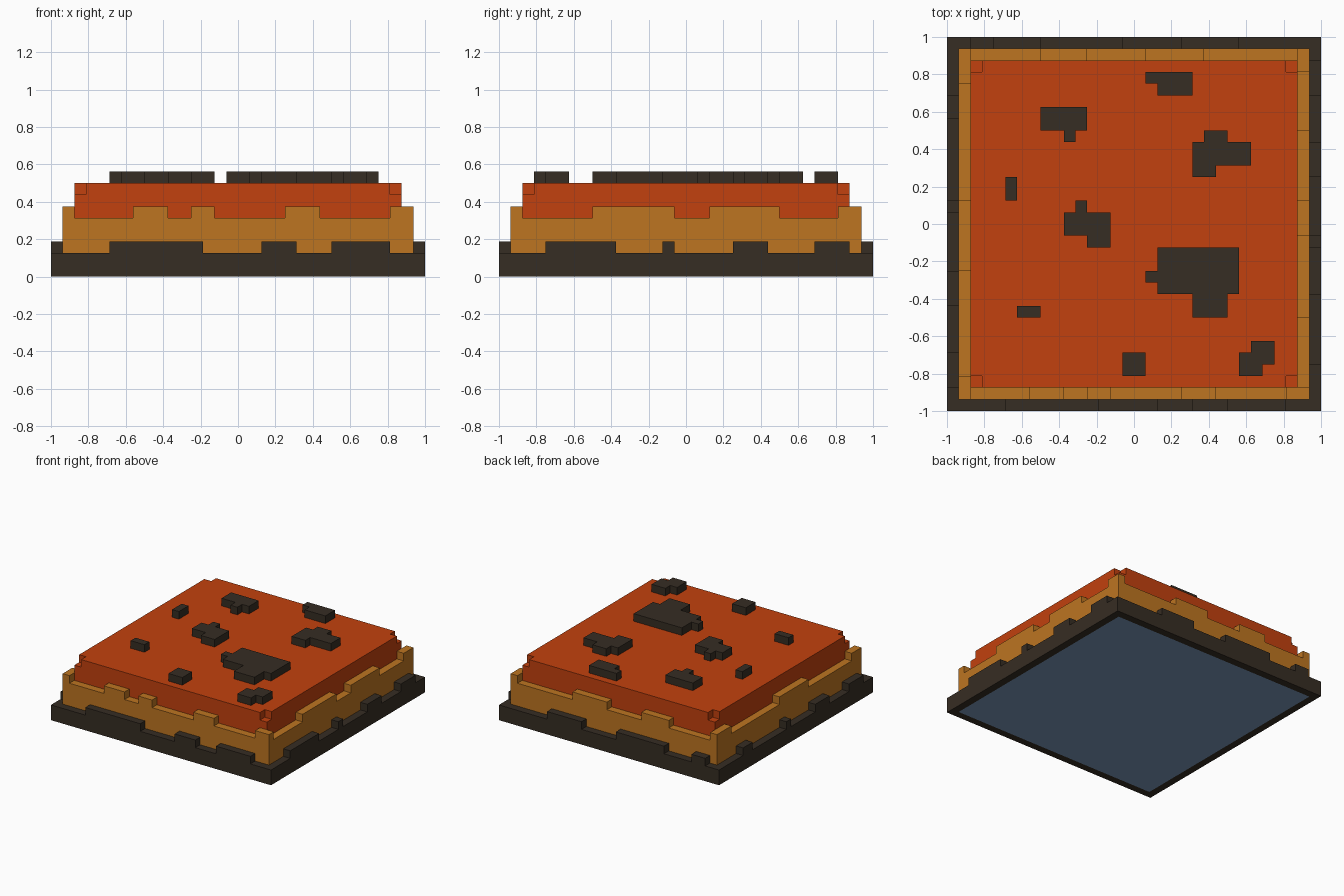
import bpy, bmesh
from mathutils import Vector

cube = bpy.data.objects.get("Cube")
if cube:
    bpy.data.objects.remove(cube, do_unlink=True)

U = 1 / 16  # size of one block


def material(name, rgb):
    lin = [((c / 255 + 0.055) / 1.055) ** 2.4 if c > 10 else c / 255 / 12.92 for c in rgb]
    m = bpy.data.materials.new(name)
    m.use_nodes = True
    m.diffuse_color = (*lin, 1)
    m.node_tree.nodes["Principled BSDF"].inputs["Base Color"].default_value = (*lin, 1)
    return m


CHAR = material("charred brown", (54, 45, 35))
OCHRE = material("ochre", (189, 117, 33))
LAVA = material("lava orange", (194, 65, 14))
SLATE = material("slate blue", (122, 152, 188))

# Outward direction and the corners of each face of a unit block
SIDES = [((1, 0, 0), [(1, 0, 0), (1, 1, 0), (1, 1, 1), (1, 0, 1)]),
         ((-1, 0, 0), [(0, 0, 0), (0, 0, 1), (0, 1, 1), (0, 1, 0)]),
         ((0, 1, 0), [(0, 1, 0), (0, 1, 1), (1, 1, 1), (1, 1, 0)]),
         ((0, -1, 0), [(0, 0, 0), (1, 0, 0), (1, 0, 1), (0, 0, 1)]),
         ((0, 0, 1), [(0, 0, 1), (1, 0, 1), (1, 1, 1), (0, 1, 1)]),
         ((0, 0, -1), [(0, 0, 0), (0, 1, 0), (1, 1, 0), (1, 0, 0)])]


def cells(box):
    x0, x1, y0, y1, z0, z1 = box
    return {(x, y, z) for x in range(x0, x1) for y in range(y0, y1) for z in range(z0, z1)}


def block_part(name, boxes, mat, cut=()):
    """Join boxes (in block units), take away the cut boxes, keep only the skin."""
    solid = set().union(*map(cells, boxes)) - set().union(*map(cells, cut))
    bm = bmesh.new()
    corners = {}
    for c in sorted(solid):
        for d, quad in SIDES:
            if tuple(a + b for a, b in zip(c, d)) in solid:
                continue
            vs = []
            for q in quad:
                key = tuple(a + b for a, b in zip(c, q))
                if key not in corners:
                    corners[key] = bm.verts.new(Vector(key) * U)
                vs.append(corners[key])
            bm.faces.new(vs)
    bmesh.ops.dissolve_limit(bm, angle_limit=0.01, verts=bm.verts[:], edges=bm.edges[:])
    mesh = bpy.data.meshes.new(name)
    bm.to_mesh(mesh)
    bm.free()
    mesh.materials.append(mat)
    ob = bpy.data.objects.new(name, mesh)
    bpy.context.collection.objects.link(ob)


def battlements(r, z, front, back, right, left):
    """Raised one-block teeth around a square of half-width r."""
    out = [(a, b, -r, 1 - r, z, z + 1) for a, b in front]
    out += [(a, b, r - 1, r, z, z + 1) for a, b in back]
    out += [(r - 1, r, a, b, z, z + 1) for a, b in right]
    out += [(-r, 1 - r, a, b, z, z + 1) for a, b in left]
    return out


# Charred outer rim with raised teeth
rim = [(-16, 16, -16, 16, 0, 2)]
rim += battlements(16, 2,
                   front=[(-11, -3), (2, 5), (8, 13)],
                   back=[(-14, -12), (-8, -1), (4, 9)],
                   right=[(-12, -6), (-2, -1), (4, 7), (11, 14)],
                   left=[(9, 11), (1, 2), (-7, -4), (-14, -11)])
block_part("outer_rim", rim, CHAR, cut=[(-15, 15, -15, 15, 0, 3)])

# Flat underside
block_part("base_plate", [(-15, 15, -15, 15, 0, 1)], SLATE)

# Ochre middle layer with teeth and raised corners
middle = [(-15, 15, -15, 15, 1, 5)]
middle += battlements(15, 5,
                      front=[(-15, -14), (-9, -6), (-4, -2), (4, 7), (13, 15)],
                      back=[(-15, -14), (-8, -4), (1, 6), (14, 15)],
                      right=[(-8, -1), (2, 8), (13, 15)],
                      left=[(12, 15), (-4, 2), (-15, -13)])
block_part("middle_layer", middle, OCHRE)

# Lava slab with notched top corners
notches = [(x, x + 1, y, y + 1, 7, 8) for x in (-14, 13) for y in (-14, 13)]
block_part("lava_slab", [(-14, 14, -14, 14, 5, 8)], LAVA, cut=notches)

# Cooled crust patches on the lava: x and y extents of each piece
patches = [
    [(1, 5, 12, 13), (2, 5, 11, 12)],
    [(-8, -4, 8, 10), (-6, -5, 7, 8)],
    [(5, 10, 5, 7), (6, 8, 7, 8), (5, 7, 4, 5)],
    [(-11, -10, 2, 4)],
    [(-6, -2, -1, 1), (-5, -4, 1, 2), (-4, -2, -2, -1)],
    [(2, 9, -6, -2), (1, 2, -5, -4), (5, 8, -8, -6)],
    [(-10, -8, -8, -7)],
    [(-1, 1, -13, -11)],
    [(9, 11, -13, -11), (10, 12, -12, -10)],
]
for i, pieces in enumerate(patches, 1):
    block_part(f"crust_patch_{i}", [(*p, 8, 9) for p in pieces], CHAR)
